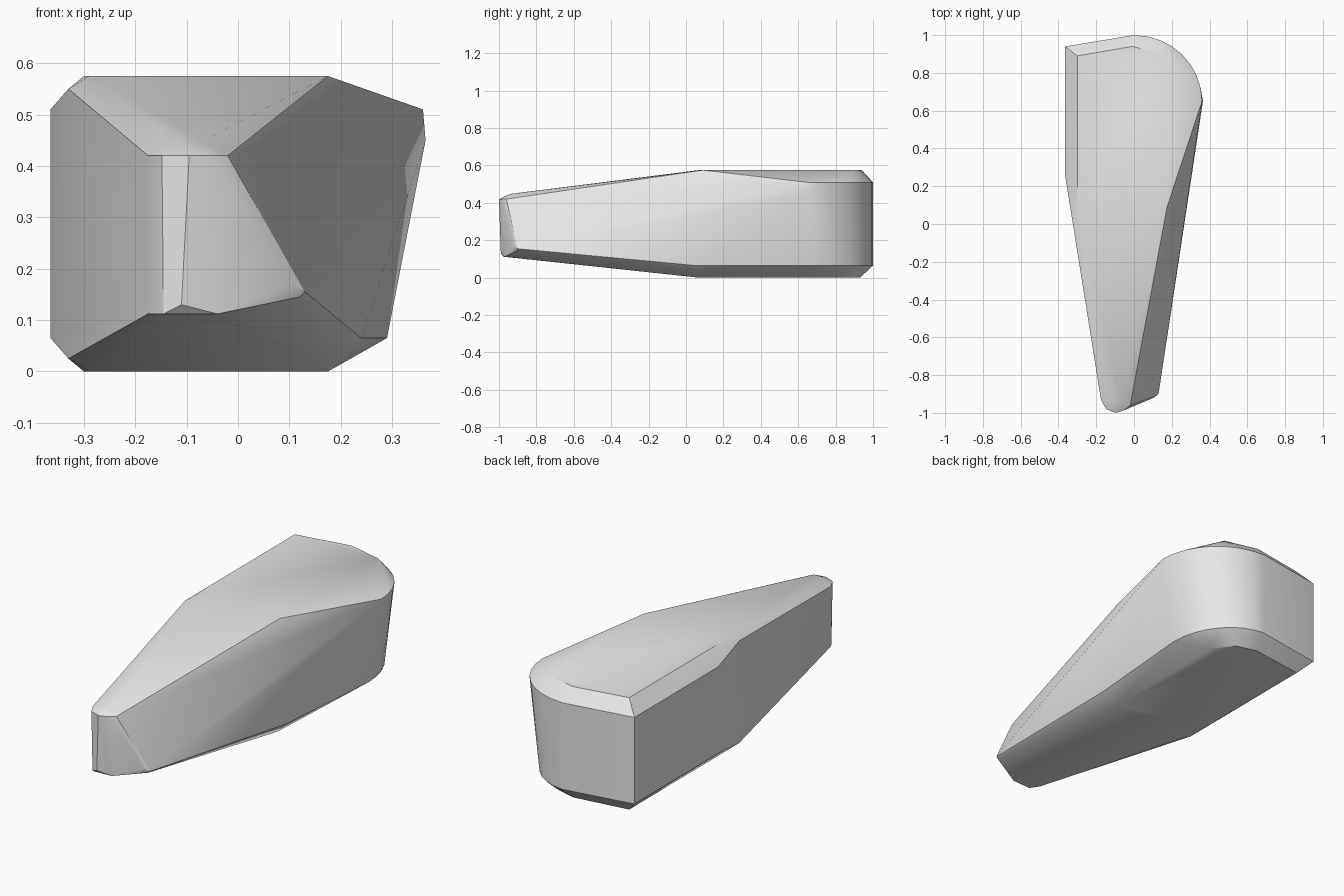
import bpy
import bmesh
import math

default_cube = bpy.data.objects.get("Cube")
if default_cube:
    bpy.data.objects.remove(default_cube, do_unlink=True)


def make_material(name, value):
    material = bpy.data.materials.new(name)
    material.use_nodes = True
    colour = (value, value, value, 1)
    material.diffuse_color = colour
    material.node_tree.nodes["Principled BSDF"].inputs["Base Color"].default_value = colour
    return material


def level(outline, height):
    """Lift a flat outline to one height."""
    return [(x, y, height) for x, y in outline]


def rounded_corner(half_width, depth, centre_y, steps):
    """Quarter ellipse from the back middle round to the right side."""
    angles = [math.pi / 2 * step / steps for step in range(steps + 1)]
    return [(half_width * math.sin(angle), centre_y + depth * math.cos(angle))
            for angle in angles]


def hull_object(name, points, material):
    """Wrap a faceted skin around the outline points."""
    bm = bmesh.new()
    for point in points:
        bm.verts.new(point)
    hull = bmesh.ops.convex_hull(bm, input=bm.verts[:])
    unused = [item for item in hull["geom_interior"] + hull["geom_unused"]
              if isinstance(item, bmesh.types.BMVert) and item.is_valid]
    bmesh.ops.delete(bm, geom=list(set(unused)), context="VERTS")
    bmesh.ops.dissolve_limit(bm, angle_limit=math.radians(1),
                             verts=bm.verts[:], edges=bm.edges[:])
    bmesh.ops.recalc_face_normals(bm, faces=bm.faces[:])
    mesh = bpy.data.meshes.new(name)
    bm.to_mesh(mesh)
    bm.free()
    mesh.materials.append(material)
    obj = bpy.data.objects.new(name, mesh)
    bpy.context.collection.objects.link(obj)
    return obj


top, rim, sill, base = 0.575, 0.51, 0.065, 0
left_wall = [(-0.365, 0.26), (-0.365, 0.94)]
left_bevel = [(-0.3, 0.2), (-0.3, 0.89)]

# Flat top and base plateaus
points = level(left_bevel + [(-0.01, 0.94), (0.17, 0.895), (0.175, 0.09), (-0.29, 0.07)], top)
points += level(left_bevel + [(-0.01, 0.93), (0.1, 0.9), (0.175, 0.8),
                              (0.175, 0.07), (-0.29, 0.07)], base)

# Upright walls with a rounded back right corner
points += level(left_wall + rounded_corner(0.36, 0.35, 0.65, 8), rim)
points += level(left_wall + rounded_corner(0.29, 0.35, 0.65, 8) + [(0.24, 0.05)], sill)

# Bevel corners where the left wall starts to taper
points += level([(-0.33, 0.04)], 0.55) + level([(-0.33, 0.04)], 0.025)

# Shoulder ridge running along the right side
points += [(0.365, 0.65, 0.45), (0.13, -0.9, 0.155), (0.105, -0.92, 0.17), (0.12, -0.9, 0.145)]

# Narrow rounded nose
points += level([(-0.175, -0.93), (-0.148, -0.98), (-0.095, -1), (-0.05, -0.985), (-0.02, -0.96)], 0.42)
points += level([(-0.11, -0.94), (-0.07, -0.94)], 0.448)
points += level([(-0.175, -0.93), (-0.145, -0.975), (-0.04, -0.97)], 0.112)
points += level([(-0.11, -0.99)], 0.13)

body = hull_object("tapered_body", points, make_material("light grey", 0.8))

# Smooth the gentle bends and keep the bevel edges crisp
bpy.ops.object.select_all(action="DESELECT")
bpy.context.view_layer.objects.active = body
body.select_set(True)
bpy.ops.object.shade_smooth_by_angle(angle=math.radians(30))
